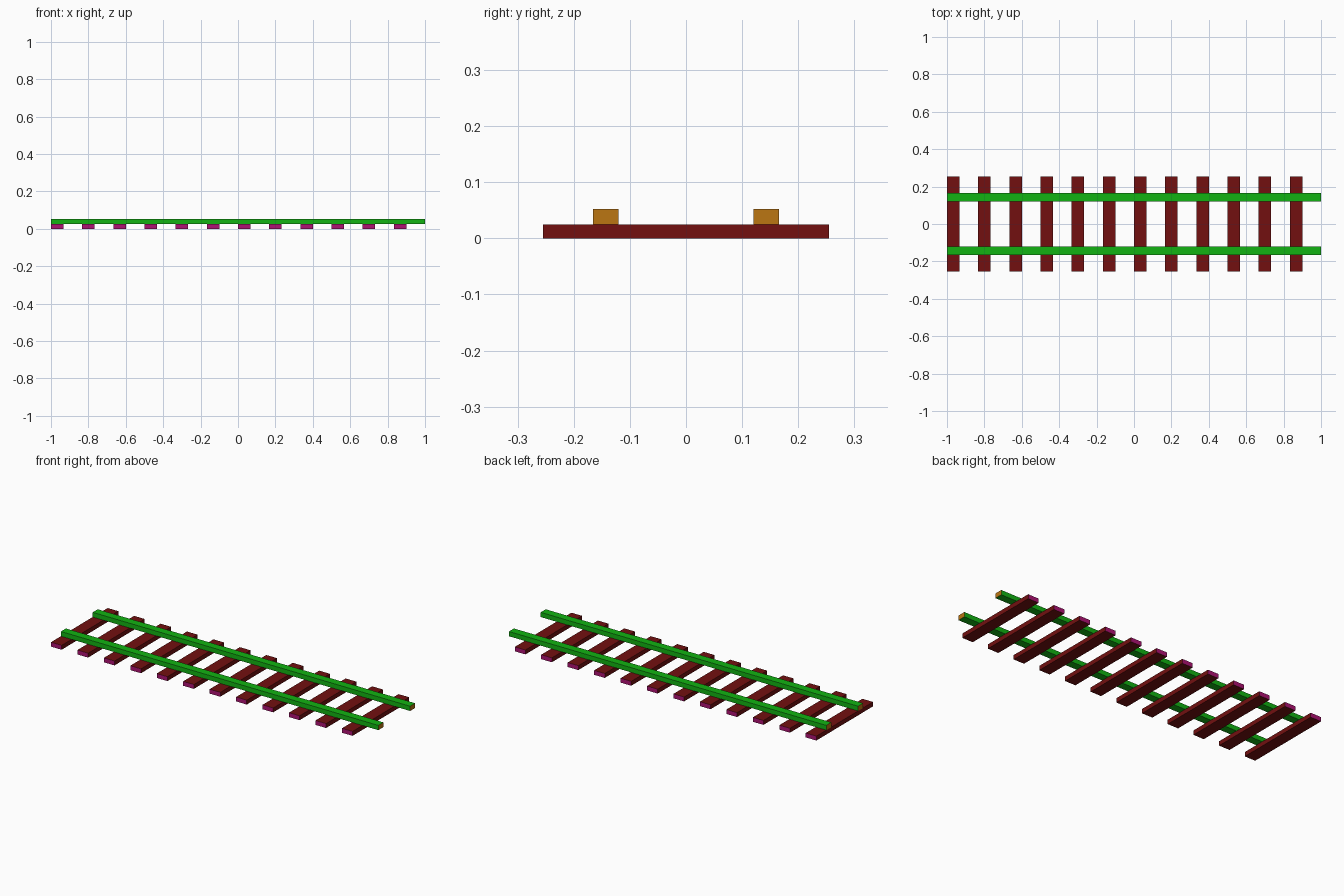
import bpy

cube = bpy.data.objects.get("Cube")
if cube:
    bpy.data.objects.remove(cube, do_unlink=True)


def material(name, rgb):
    mat = bpy.data.materials.new(name)
    mat.use_nodes = True
    colour = (*rgb, 1)
    mat.diffuse_color = colour
    mat.node_tree.nodes["Principled BSDF"].inputs["Base Color"].default_value = colour
    return mat


green = material("rail green", (0.006, 0.45, 0.006))
orange = material("rail end orange", (0.5, 0.18, 0.006))
dark_red = material("sleeper dark red", (0.17, 0.005, 0.005))
magenta = material("sleeper end magenta", (0.42, 0.006, 0.17))


def beam(name, centre, size, axis, side_mat, end_mat):
    """Box whose two faces across the long axis carry the end colour."""
    bpy.ops.mesh.primitive_cube_add(size=1, location=centre)
    obj = bpy.context.object
    obj.name = name
    obj.scale = size
    bpy.ops.object.transform_apply(location=False, rotation=False, scale=True)
    obj.data.materials.append(side_mat)
    obj.data.materials.append(end_mat)
    for face in obj.data.polygons:
        face.material_index = int(abs(face.normal[axis]) > 0.5)


# Sleepers, evenly spaced from the -x end
SLEEPER_H, SLEEPER_W, PITCH = 0.025, 0.067, 1 / 6
for i in range(12):
    x = -1 + SLEEPER_W / 2 + i * PITCH
    beam(f"sleeper_{i + 1}", (x, 0, SLEEPER_H / 2),
         (SLEEPER_W, 0.51, SLEEPER_H), 1, dark_red, magenta)

# Two rails resting on the sleepers
RAIL_H = 0.027
for name, side in (("front_rail", -1), ("back_rail", 1)):
    beam(name, (0, side * 0.143, SLEEPER_H + RAIL_H / 2),
         (2, 0.045, RAIL_H), 0, green, orange)
